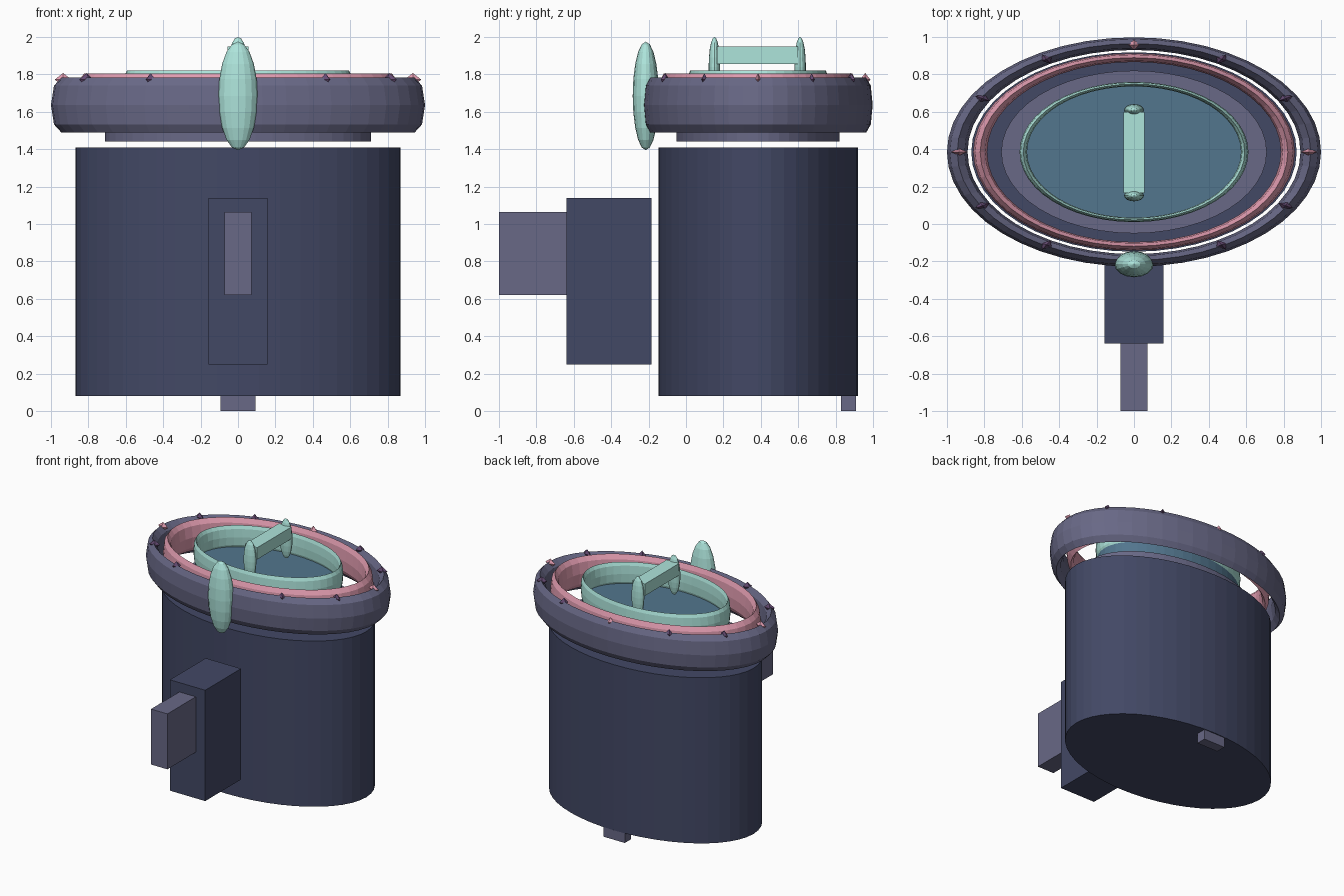
import bpy
from math import cos, sin, pi

if "Cube" in bpy.data.objects:
    bpy.data.objects.remove(bpy.data.objects["Cube"])

CY, SQ = 0.385, 0.613      # centre of the oval body in y, oval squash ratio


def material(name, rgb):
    m = bpy.data.materials.new(name)
    m.diffuse_color = (*rgb, 1)
    m.use_nodes = True
    m.node_tree.nodes["Principled BSDF"].inputs["Base Color"].default_value = m.diffuse_color
    return m


NAVY = material("navy", (0.055, 0.065, 0.13))
SLATE = material("slate", (0.14, 0.14, 0.24))
BLUE = material("blue", (0.085, 0.18, 0.27))
PINK = material("pink", (0.75, 0.33, 0.43))
MINT = material("mint", (0.42, 0.78, 0.71))
PLUM = material("plum", (0.13, 0.07, 0.17))


def finish(name, mat):
    o = bpy.context.object
    o.name = name
    o.data.materials.append(mat)
    return o


def box(name, mat, lo, hi):
    bpy.ops.mesh.primitive_cube_add(size=1, location=[(a + b) / 2 for a, b in zip(lo, hi)])
    bpy.context.object.scale = [b - a for a, b in zip(lo, hi)]
    finish(name, mat)


def oval_disc(name, mat, r, z0, z1):
    bpy.ops.mesh.primitive_cylinder_add(vertices=48, radius=r, depth=z1 - z0,
                                        location=(0, CY, (z0 + z1) / 2))
    bpy.context.object.scale.y = SQ
    finish(name, mat)


def oval_ring(name, mat, r_in, r_out, z0, z1):
    minor = (r_out - r_in) / 2
    bpy.ops.mesh.primitive_torus_add(major_radius=(r_in + r_out) / 2, minor_radius=minor,
                                     major_segments=48, minor_segments=8,
                                     location=(0, CY, (z0 + z1) / 2))
    bpy.context.object.scale = (1, SQ, (z1 - z0) / 2 / minor)
    finish(name, mat)


def ellipsoid(name, mat, loc, radii):
    bpy.ops.mesh.primitive_uv_sphere_add(segments=16, ring_count=10, radius=1, location=loc)
    bpy.context.object.scale = radii
    finish(name, mat)


def stud(name, mat, angle):
    # eight-faced stud pointing outward, squashed with the oval ring
    c, s = cos(angle), sin(angle)
    pts = []
    for rad, tan, z in ((.045, 0, 0), (0, .03, 0), (-.045, 0, 0), (0, -.03, 0), (0, 0, .035), (0, 0, -.035)):
        r = 0.935 + rad
        pts.append((r * c - tan * s, CY + SQ * (r * s + tan * c), 1.772 + z))
    faces = [f for i in range(4) for f in ((i, (i + 1) % 4, 4), ((i + 1) % 4, i, 5))]
    me = bpy.data.meshes.new(name)
    me.from_pydata(pts, [], faces)
    me.materials.append(mat)
    bpy.context.collection.objects.link(bpy.data.objects.new(name, me))


# Body, collar and inner plate
oval_disc("body", NAVY, 0.87, 0.08, 1.41)
oval_disc("collar", SLATE, 0.71, 1.44, 1.52)
oval_disc("lid_plate", BLUE, 0.60, 1.52, 1.65)

# Nested rings on top
oval_ring("outer_ring", SLATE, 0.89, 1.0, 1.49, 1.782)
oval_ring("middle_ring", PINK, 0.785, 0.86, 1.56, 1.805)
oval_ring("inner_ring", MINT, 0.572, 0.612, 1.64, 1.822)

# Studs round the outer ring, pink at the quarters
for i in range(12):
    stud(f"stud_{i}", PINK if i % 3 == 0 else PLUM, i * pi / 6)

# Front latch
ellipsoid("front_latch", MINT, (0, -0.215, 1.685), (0.105, 0.07, 0.29))

# Lid handle
for i, y in enumerate((0.152, 0.61)):
    ellipsoid(f"handle_post_{i}", MINT, (0, y, 1.84), (0.053, 0.031, 0.16))
box("handle_bar", MINT, (-0.055, 0.165, 1.855), (0.055, 0.6, 1.95))

# Front grip blocks and rear foot
box("grip_block", NAVY, (-0.157, -0.64, 0.25), (0.157, -0.185, 1.14))
box("grip_end", SLATE, (-0.073, -1.0, 0.62), (0.073, -0.64, 1.065))
box("rear_foot", SLATE, (-0.094, 0.83, 0), (0.094, 0.91, 0.08))
